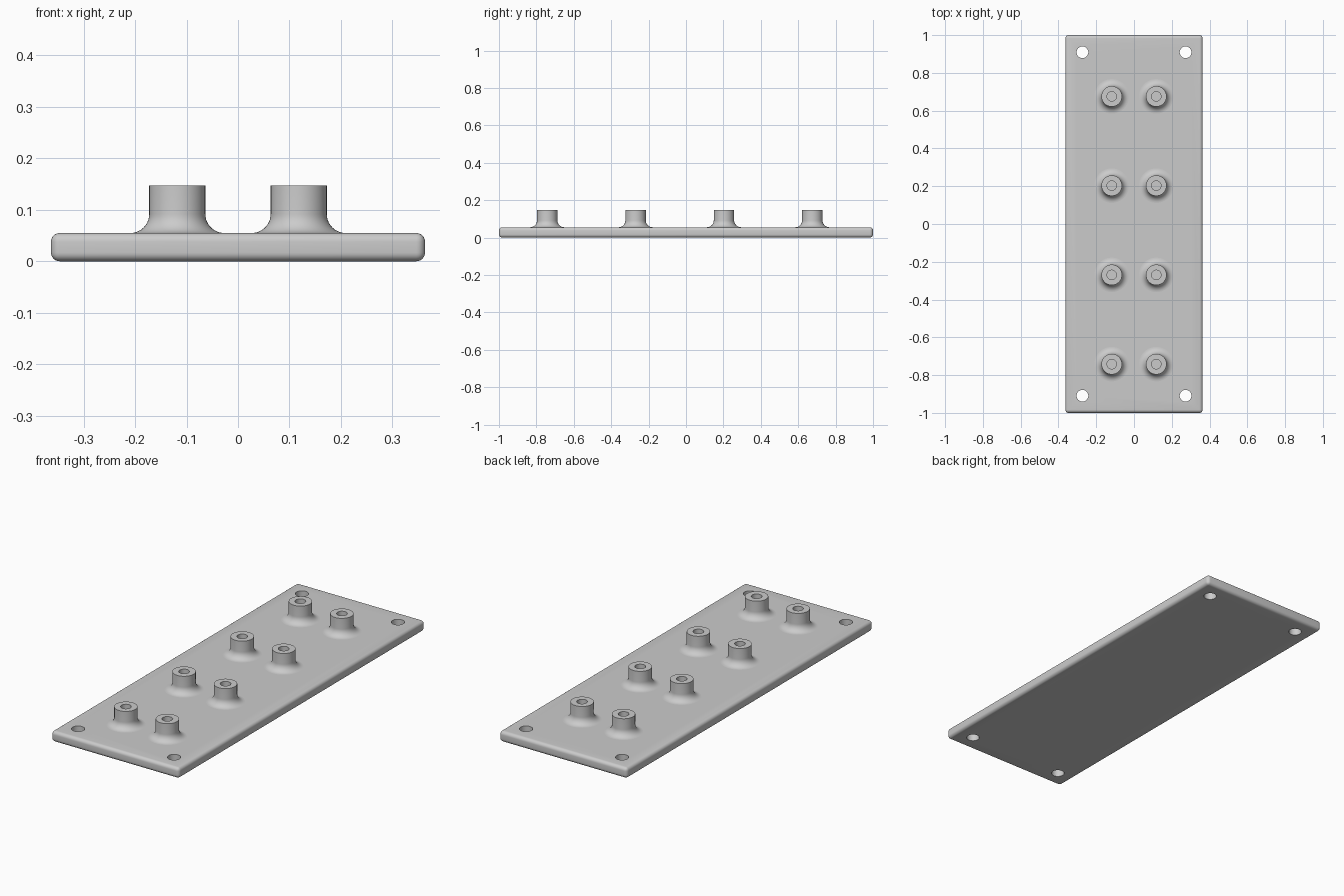
import bpy, bmesh, math

cube = bpy.data.objects.get("Cube")
if cube:
    bpy.data.objects.remove(cube, do_unlink=True)

# Material
grey = bpy.data.materials.new("light_grey")
grey.use_nodes = True
colour = (0.6, 0.6, 0.6, 1)
grey.diffuse_color = colour
grey.node_tree.nodes["Principled BSDF"].inputs["Base Color"].default_value = colour

WIDTH, LENGTH, THICK, FILLET = 0.727, 2.0, 0.055, 0.017


def activate(ob):
    bpy.ops.object.select_all(action="DESELECT")
    ob.select_set(True)
    bpy.context.view_layer.objects.active = ob


def smooth(ob):
    activate(ob)
    bpy.ops.object.shade_smooth_by_angle(angle=math.radians(35))


# Base plate with every edge rounded
bpy.ops.mesh.primitive_cube_add(size=1, location=(0, 0, THICK / 2))
plate = bpy.context.object
plate.name = "base_plate"
plate.scale = (WIDTH, LENGTH, THICK)
bpy.ops.object.transform_apply(location=True, rotation=False, scale=True)
plate.data.materials.append(grey)
bevel = plate.modifiers.new("rounded_edges", "BEVEL")
bevel.width = FILLET
bevel.segments = 6
bpy.ops.object.modifier_apply(modifier=bevel.name)

# Corner screw holes
for x in (-0.273, 0.273):
    for y in (-0.909, 0.909):
        bpy.ops.mesh.primitive_cylinder_add(vertices=48, radius=0.031, depth=0.2, location=(x, y, THICK / 2))
        cutter = bpy.context.object
        cutter.name = "hole_cutter"
        cutter.hide_render = True
        activate(plate)
        cut = plate.modifiers.new("screw_hole", "BOOLEAN")
        cut.operation = "DIFFERENCE"
        cut.solver = "EXACT"
        cut.object = cutter
        bpy.ops.object.modifier_apply(modifier=cut.name)
        bpy.data.objects.remove(cutter, do_unlink=True)
smooth(plate)

# Standoff profile: flared foot, straight wall, flat rim, blind bore
RADIUS, FLARE, TOP, BORE, FLOOR = 0.0545, 0.037, 0.147, 0.025, 0.0555
STEPS = 10
profile = []
for i in range(STEPS + 1):
    a = i / STEPS * math.pi / 2
    profile.append((RADIUS + FLARE * (1 - math.sin(a)), THICK + FLARE * (1 - math.cos(a))))
profile += [(RADIUS, TOP), (BORE, TOP), (BORE, FLOOR), (0, FLOOR)]

bm = bmesh.new()
verts = [bm.verts.new((r, 0, z)) for r, z in profile]
edges = [bm.edges.new(pair) for pair in zip(verts, verts[1:])]
bmesh.ops.spin(bm, geom=verts + edges, cent=(0, 0, 0), axis=(0, 0, 1),
               angle=math.tau, steps=48, use_merge=True)
bmesh.ops.remove_doubles(bm, verts=bm.verts, dist=0.0001)
bmesh.ops.recalc_face_normals(bm, faces=bm.faces)
# The rim must face up
rim = max(bm.faces, key=lambda f: f.calc_center_median().z)
if rim.normal.z < 0:
    bmesh.ops.reverse_faces(bm, faces=bm.faces)
mesh = bpy.data.meshes.new("standoff")
bm.to_mesh(mesh)
bm.free()
mesh.materials.append(grey)

# Two columns of four standoffs
for row in range(4):
    for side, x in (("right", -0.118), ("left", 0.118)):
        post = bpy.data.objects.new(f"standoff_{side}_{row + 1}", mesh)
        post.location = (x, -0.742 + row * 0.4725, 0)
        bpy.context.collection.objects.link(post)
        if row == 0 and side == "right":
            smooth(post)
